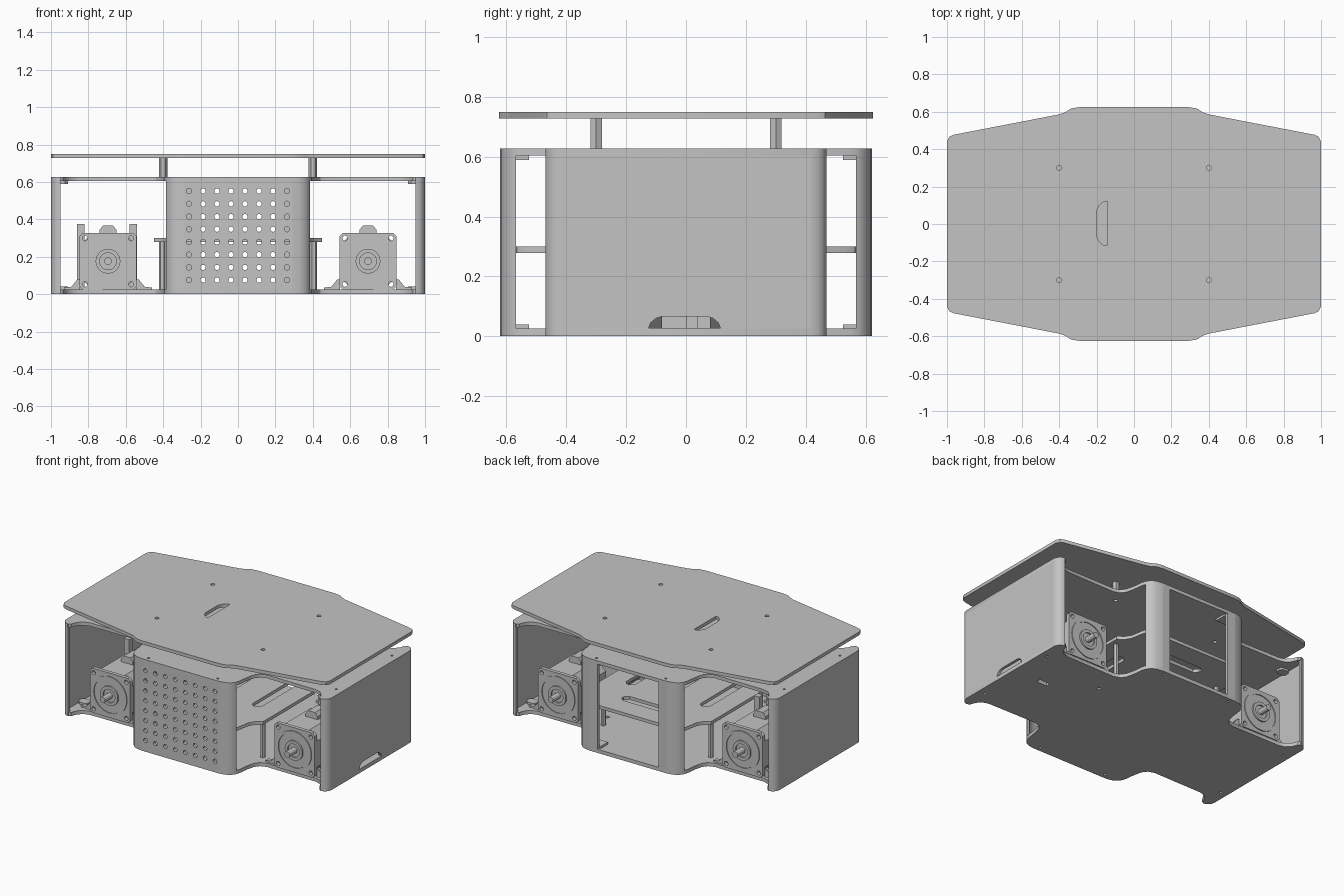
import bpy
from math import cos, sin, pi, radians
from mathutils import Matrix

cube = bpy.data.objects.get("Cube")
if cube:
    bpy.data.objects.remove(cube)

grey = bpy.data.materials.new("satin_grey")
grey.use_nodes = True
TONE = (0.55, 0.55, 0.55, 1)
grey.diffuse_color = TONE
grey.node_tree.nodes["Principled BSDF"].inputs["Base Color"].default_value = TONE

AXES = {
    "z": Matrix.Identity(4),
    "y": Matrix(((1, 0, 0, 0), (0, 0, -1, 0), (0, 1, 0, 0), (0, 0, 0, 1))),
    "x": Matrix(((0, 0, 1, 0), (1, 0, 0, 0), (0, 1, 0, 0), (0, 0, 0, 1))),
}
parts = []


def plate(name, loops, axis, lo, hi):
    """Extrude a flat outline, with holes, along an axis from lo to hi."""
    curve = bpy.data.curves.new(name, "CURVE")
    curve.dimensions = "2D"
    curve.fill_mode = "BOTH"
    curve.extrude = (hi - lo) / 2
    for loop in loops:
        spline = curve.splines.new("POLY")
        spline.points.add(len(loop) - 1)
        for point, (u, v) in zip(spline.points, loop):
            point.co = (u, v, 0, 1)
        spline.use_cyclic_u = True
    source = bpy.data.objects.new(name + "_outline", curve)
    bpy.context.collection.objects.link(source)
    graph = bpy.context.evaluated_depsgraph_get()
    mesh = bpy.data.meshes.new_from_object(source.evaluated_get(graph))
    bpy.data.objects.remove(source)
    shift = [(lo + hi) / 2 if a == axis else 0 for a in "xyz"]
    mesh.transform(Matrix.Translation(shift) @ AXES[axis])
    mesh.name = name
    mesh.materials.clear()
    mesh.materials.append(grey)
    obj = bpy.data.objects.new(name, mesh)
    bpy.context.collection.objects.link(obj)
    parts.append(obj)
    return obj


def circle(u, v, r, n=24):
    return [(u + r * cos(2 * pi * i / n), v + r * sin(2 * pi * i / n)) for i in range(n)]


def rect(u0, u1, v0, v1, c=0.0):
    """Rectangle with corners cut by c."""
    if not c:
        return [(u0, v0), (u1, v0), (u1, v1), (u0, v1)]
    return [(u0 + c, v0), (u1 - c, v0), (u1, v0 + c), (u1, v1 - c),
            (u1 - c, v1), (u0 + c, v1), (u0, v1 - c), (u0, v0 + c)]


def four_way(quarter):
    """Mirror a quarter outline, running from the y axis to the x axis."""
    half = quarter + [(x, -y) for x, y in reversed(quarter)]
    return half + [(-x, y) for x, y in reversed(half)]


def flip(loop, sx, sy):
    return [(x * sx, y * sy) for x, y in loop]


CORNERS = [(sx, sy) for sx in (1, -1) for sy in (1, -1)]
SIDE = {1: "left", -1: "right"}
END = {1: "back", -1: "front"}

# Top deck with cable slot and screw holes
deck = four_way([(0.29, 0.625), (0.335, 0.618), (0.37, 0.596), (0.4, 0.586),
                 (0.965, 0.477), (0.988, 0.465), (1, 0.44)])
slot = [(-0.145, -0.115), (-0.145, 0.122), (-0.165, 0.118),
        (-0.185, 0.1), (-0.2, 0.07), (-0.2, -0.065), (-0.185, -0.095), (-0.165, -0.112)]
deck_holes = [circle(0.4 * sx, 0.3 * sy, 0.013) for sx, sy in CORNERS]
plate("top_deck", [deck, slot] + deck_holes, "z", 0.727, 0.75)

# Base and upper chassis plates, with recessed wheel bays
body = four_way([(0.29, 0.622), (0.33, 0.616), (0.36, 0.602), (0.38, 0.58),
                 (0.392, 0.55), (0.402, 0.47), (0.415, 0.42), (0.44, 0.388),
                 (0.48, 0.375), (0.85, 0.378), (0.89, 0.39), (0.92, 0.42),
                 (0.935, 0.46), (0.955, 0.47), (0.985, 0.455), (1, 0.42)])
edge_holes = [circle(0.95 * sx, 0.3 * sy, 0.008, 12) for sx, sy in CORNERS]
centre_holes = [circle(0.26 * sx, 0.59 * sy, 0.008, 12) for sx, sy in CORNERS]
plate("base_plate", [body] + edge_holes + centre_holes
      + [rect(0.72, 0.8, 0.02, 0.05), circle(0.45, 0.2, 0.012)], "z", 0, 0.025)
plate("upper_plate", [body] + edge_holes + centre_holes + deck_holes, "z", 0.604, 0.627)

# Perforated front panel
step_x, step_z = 0.0749, 0.068
vents = [circle((i - 3.5) * step_x, 0.313 + (j - 3.5) * step_z, 0.014, 16)
         for i in range(8) for j in range(8)]
plate("front_grille", [rect(-0.29, 0.29, 0, 0.627)] + vents, "y", -0.622, -0.602)

# Rounded uprights at the middle, end wall corners, screw tabs and deck posts
bend = [(0.29, 0.622), (0.33, 0.616), (0.36, 0.602), (0.38, 0.58), (0.385, 0.568),
        (0.365, 0.568), (0.345, 0.587), (0.32, 0.598), (0.29, 0.602)]
wall_bend = [(1, 0.42), (0.996, 0.438), (0.985, 0.455), (0.97, 0.466), (0.95, 0.47),
             (0.95, 0.45), (0.97, 0.442), (0.98, 0.42)]
for sx, sy in CORNERS:
    tag = END[sy] + "_" + SIDE[sx]
    plate("middle_upright_" + tag, [flip(bend, sx, sy)], "z", 0, 0.627)
    plate("wall_corner_" + tag, [flip(wall_bend, sx, sy)], "z", 0, 0.627)
    plate("deck_post_" + tag, [circle(0.4 * sx, 0.3 * sy, 0.022, 6)], "z", 0.627, 0.727)
    plate("shelf_post_" + tag, [circle(0.405 * sx, 0.31 * sy, 0.017, 6)], "z", 0.025, 0.278)
    for z in (0.025, 0.589):
        plate("screw_tab_" + tag, [flip(rect(0.22, 0.3, 0.525, 0.602), sx, sy)],
              "z", z, z + 0.015)
        plate("wall_tab_" + tag, [flip(rect(0.91, 0.98, 0.27, 0.33, 0.015), sx, sy)],
              "z", z, z + 0.015)

# Narrow back strips either side of the open bay
for s in SIDE:
    strip = flip(rect(0.23, 0.29, 0, 0.627), s, 1)
    plate("back_strip_" + SIDE[s], [strip], "y", 0.602, 0.622)

# End walls, one with an access slot
access = [(-0.125, 0.027), (0.115, 0.027), (0.108, 0.045), (0.09, 0.06), (0.07, 0.066),
          (-0.08, 0.066), (-0.1, 0.06), (-0.118, 0.045)]
wall = rect(-0.42, 0.42, 0, 0.627)
plate("left_wall", [wall, access], "x", 0.98, 1)
plate("right_wall", [wall], "x", -1, -0.98)

# Inner shelf with cable slots
shelf = four_way([(0.3, 0.575), (0.345, 0.565), (0.37, 0.53), (0.385, 0.44),
                  (0.41, 0.4), (0.45, 0.37), (0.45, 0.2)])
shelf_slots = [rect(x - 0.035, x + 0.035, -0.22, 0.22, 0.025) for x in (-0.28, 0, 0.28)]
shelf_slots.append(rect(-0.2, 0.2, 0.36, 0.43, 0.025))
plate("inner_shelf", [shelf] + shelf_slots, "z", 0.278, 0.3)


def along(sy, near, far):
    return sorted((sy * near, sy * far))


# Four motors, each with flange, rings, shaft, connector and feet
MZ = 0.176
for sx, sy in CORNERS:
    tag = END[sy] + "_" + SIDE[sx]
    mx = 0.695 * sx
    bolts = [(mx + 0.123 * a, MZ + 0.123 * b) for a, b in CORNERS]
    square = rect(mx - 0.152, mx + 0.152, MZ - 0.152, MZ + 0.152, 0.018)
    plate("motor_flange_" + tag, [square] + [circle(u, v, 0.014, 16) for u, v in bolts],
          "y", *along(sy, 0.36, 0.385))
    can = rect(mx - 0.148, mx + 0.148, MZ - 0.148, MZ + 0.148, 0.06)
    plate("motor_body_" + tag, [can], "y", *along(sy, 0.08, 0.36))
    for name, outer, inner, depth in (("outer_ring", 0.13, 0.118, 0.391),
                                      ("inner_ring", 0.066, 0.045, 0.396)):
        plate("motor_" + name + "_" + tag, [circle(mx, MZ, outer, 40), circle(mx, MZ, inner, 40)],
              "y", *along(sy, 0.385, depth))
    plate("motor_shaft_" + tag, [circle(mx, MZ, 0.02)], "y", *along(sy, 0.385, 0.465))
    plug = [(mx - 0.045, 0.32), (mx + 0.045, 0.32), (mx + 0.045, 0.345),
            (mx + 0.025, 0.368), (mx - 0.025, 0.368), (mx - 0.045, 0.345)]
    plate("motor_plug_" + tag, [plug], "y", *along(sy, 0.1, 0.2))
    for a in (1, -1):
        foot = [(mx + a * 0.15, 0.025), (mx + a * 0.235, 0.025), (mx + a * 0.235, 0.035),
                (mx + a * 0.195, 0.04), (mx + a * 0.165, 0.078), (mx + a * 0.15, 0.078)]
        plate("motor_foot_" + tag, [foot], "y", *along(sy, 0.33, 0.36))

# Paired uprights between the right motors
for x in (-0.84, -0.56):
    plate("bay_upright", [rect(x - 0.02, x + 0.02, 0, 0.04)], "z", 0.025, 0.375)

# Smooth the rounded sides, keep hard edges
bpy.ops.object.select_all(action="DESELECT")
for obj in parts:
    obj.select_set(True)
bpy.context.view_layer.objects.active = parts[0]
bpy.ops.object.shade_smooth_by_angle(angle=radians(32))
